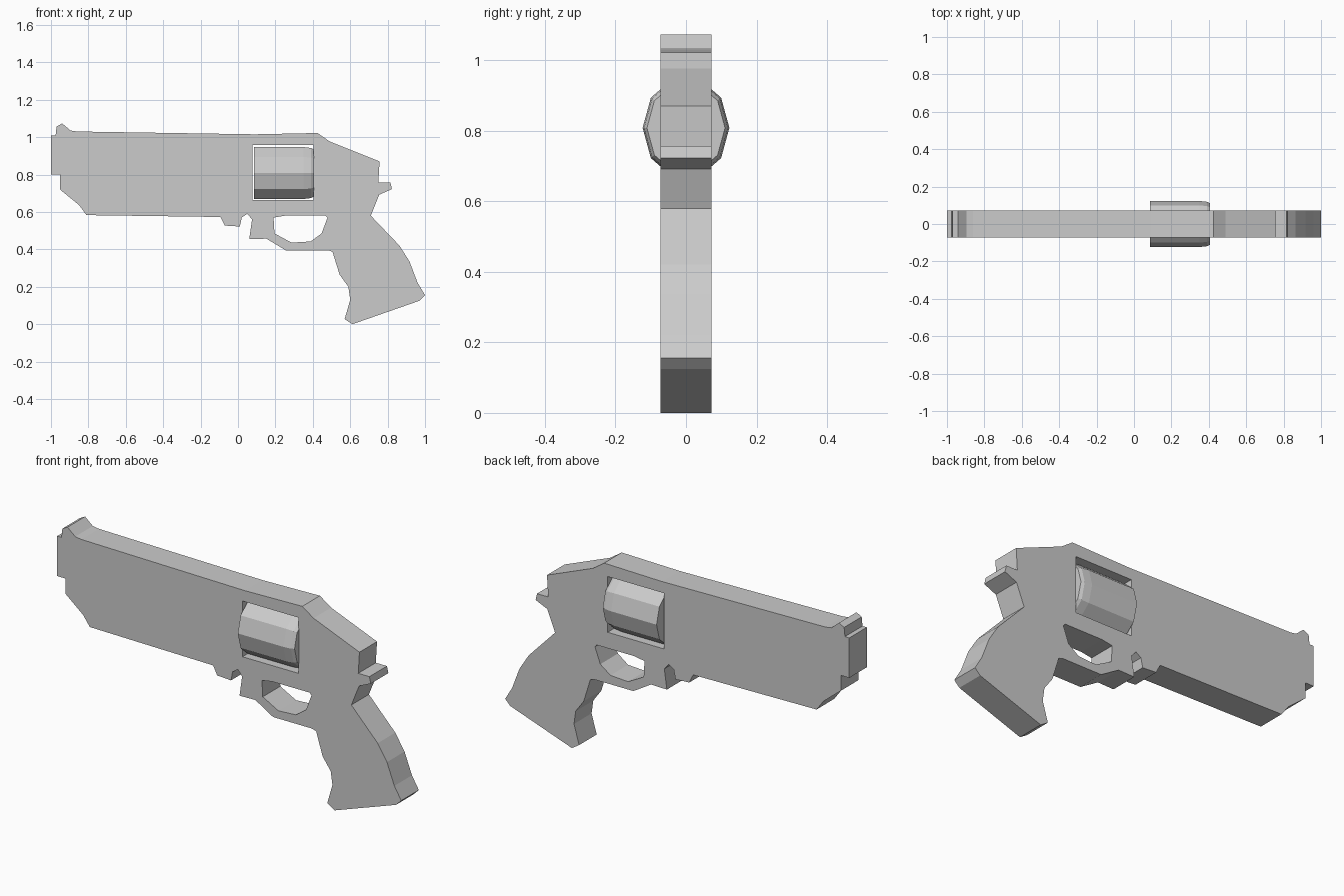
import bpy, bmesh
from math import pi, cos, sin
from mathutils import Matrix

if "Cube" in bpy.data.objects:
    bpy.data.objects.remove(bpy.data.objects["Cube"], do_unlink=True)

HALF_THICKNESS = 0.073

grey = bpy.data.materials.new("plain_grey")
grey.use_nodes = True
grey.diffuse_color = (0.6, 0.6, 0.6, 1)
grey.node_tree.nodes["Principled BSDF"].inputs["Base Color"].default_value = grey.diffuse_color


def add_object(name, bm):
    """Turn a bmesh into a flat shaded object in the scene."""
    bmesh.ops.recalc_face_normals(bm, faces=bm.faces)
    mesh = bpy.data.meshes.new(name)
    bm.to_mesh(mesh)
    bm.free()
    mesh.materials.append(grey)
    obj = bpy.data.objects.new(name, mesh)
    bpy.context.collection.objects.link(obj)
    return obj


def add_plate(name, loops, half_thickness):
    """Extrude an outline with holes, standing upright along x and z."""
    curve = bpy.data.curves.new(name + "_outline", "CURVE")
    curve.dimensions = "2D"
    curve.fill_mode = "BOTH"
    curve.extrude = half_thickness
    for loop in loops:
        spline = curve.splines.new("POLY")
        spline.points.add(len(loop) - 1)
        for point, (x, z) in zip(spline.points, loop):
            point.co = (x, z, 0, 1)
        spline.use_cyclic_u = True
    helper = bpy.data.objects.new(name + "_outline", curve)
    bpy.context.collection.objects.link(helper)
    bpy.context.view_layer.update()
    bm = bmesh.new()
    bm.from_mesh(helper.to_mesh())
    helper.to_mesh_clear()
    bpy.data.objects.remove(helper, do_unlink=True)
    bpy.data.curves.remove(curve)
    bmesh.ops.remove_doubles(bm, verts=bm.verts, dist=0.0005)
    bm.transform(Matrix.Rotation(pi / 2, 4, "X"))
    for face in bm.faces:
        face.smooth = False
    return add_object(name, bm)


# Outline pieces, clockwise from the muzzle
front_sight = [(-1, 0.8), (-1, 1.01), (-.975, 1.01), (-.97, 1.057), (-.94, 1.073),
               (-.895, 1.035), (-.86, 1.03)]
top_strap = [(.09, 1.015), (.425, 1.022), (.49, .977), (.757, .87)]
hammer = [(.75, .757), (.815, .757), (.823, .722), (.755, .692)]
grip = [(.71, .58), (.863, .42), (.917, .335), (.96, .222), (1, .155), (.97, .125),
        (.612, 0), (.57, .027), (.6, .13), (.59, .2), (.543, .265), (.505, .388)]
guard = [(.48, .395), (.255, .395), (.152, .457), (.06, .455), (.075, .56),
         (.05, .59), (.02, .57), (.01, .522), (-.07, .527), (-.093, .573)]
under_barrel = [(-.81, .583), (-.85, .637), (-.952, .72), (-.952, .8)]

# Openings
window = [(.077, .664), (.404, .664), (.404, .957), (.077, .957)]
guard_hole = [(.19, .57), (.25, .58), (.468, .58), (.478, .568), (.447, .485),
              (.388, .442), (.286, .436), (.195, .485)]

outline = front_sight + top_strap + hammer + grip + guard + under_barrel
add_plate("frame", [outline, window, guard_hole], HALF_THICKNESS)

# Ten sided drum, slightly taller than wide, rounded at the rear
SIDES, WIDTH, HEIGHT, CENTRE = 10, 0.123, 0.146, 0.808
bm = bmesh.new()
rings = []
for x, scale in [(.085, 1), (.35, 1), (.39, .965), (.406, .9)]:
    ring = []
    for i in range(SIDES):
        angle = 2 * pi * i / SIDES
        ring.append(bm.verts.new((x, WIDTH * scale * cos(angle),
                                  CENTRE + HEIGHT * scale * sin(angle))))
    rings.append(ring)
for near, far in zip(rings, rings[1:]):
    for i in range(SIDES):
        j = (i + 1) % SIDES
        bm.faces.new((near[i], near[j], far[j], far[i]))
bm.faces.new(rings[0])
bm.faces.new(rings[-1])
add_object("drum", bm)
